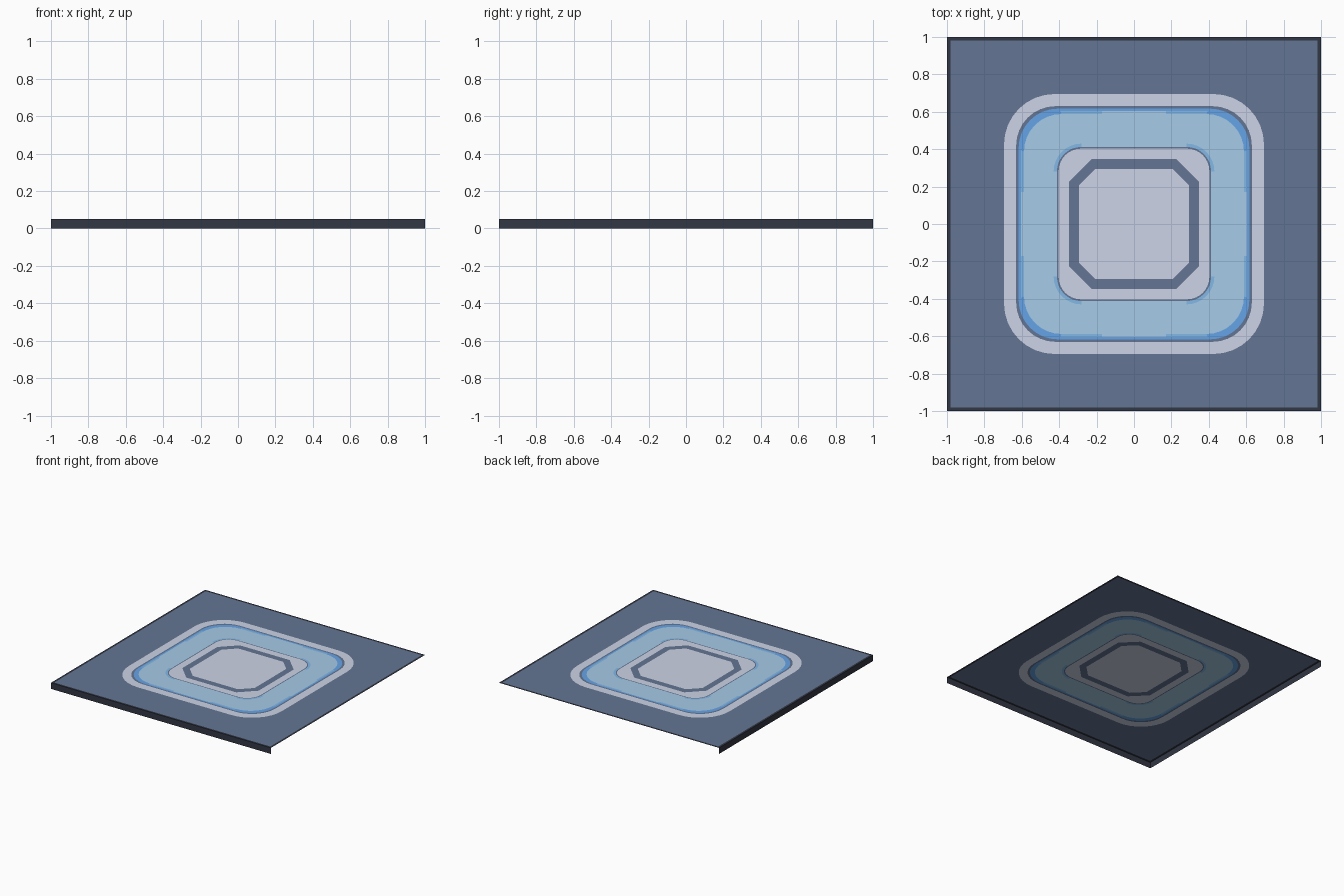
import bpy, bmesh, math

if "Cube" in bpy.data.objects:
    bpy.data.objects.remove(bpy.data.objects["Cube"])

T = 0.05      # tile thickness
SEG = 8       # segments per corner
SPLIT = 0.17  # where the straight runs are divided


def lin(c):
    c /= 255
    return c / 12.92 if c <= 0.04045 else ((c + 0.055) / 1.055) ** 2.4


def material(name, rgb):
    m = bpy.data.materials.new(name)
    m.diffuse_color = (*[lin(c) for c in rgb], 1)
    m.use_nodes = True
    m.node_tree.nodes["Principled BSDF"].inputs["Base Color"].default_value = m.diffuse_color
    return m


DARK, SLATE, GREY, PALE, MID, SOFT = range(6)
mats = [material("dark_edge", (50, 55, 68)),
        material("slate", (99, 118, 147)),
        material("pale_grey", (206, 213, 233)),
        material("pale_blue", (166, 203, 231)),
        material("mid_blue", (101, 164, 231)),
        material("soft_blue", (133, 187, 234))]

# nested squares, outside in: half size, corner size, chamfered corner?,
# colour of the band just inside (corner, straight ends, straight middle)
RINGS = [
    (1.0, 0.0, False, (DARK, DARK, DARK)),
    (0.982, 0.0, False, (SLATE, SLATE, SLATE)),
    (0.695, 0.27, False, (GREY, GREY, GREY)),
    (0.630, 0.21, False, (SLATE, SLATE, SLATE)),
    (0.617, 0.21, False, (MID, MID, MID)),
    (0.604, 0.21, False, (MID, SOFT, PALE)),
    (0.588, 0.20, False, (PALE, PALE, PALE)),
    (0.430, 0.15, False, (SOFT, PALE, PALE)),
    (0.412, 0.13, False, (SLATE, SLATE, SLATE)),
    (0.403, 0.12, False, (GREY, GREY, GREY)),
    (0.347, 0.12, True, (SLATE, SLATE, SLATE)),
    (0.295, 0.09, True, (GREY, GREY, GREY)),
]


def outline(h, r, chamfer):
    """Square with shaped corners; each quarter is a corner plus two split points."""
    pts = []
    for q in range(4):
        c, s = round(math.cos(q * math.pi / 2)), round(math.sin(q * math.pi / 2))
        quarter = []
        for i in range(SEG + 1):
            t = i / SEG
            u, v = (1 - t, t) if chamfer else (math.cos(t * math.pi / 2), math.sin(t * math.pi / 2))
            quarter.append((h - r + r * u, h - r + r * v))
        quarter += [(SPLIT, h), (-SPLIT, h)]
        pts += [(x * c - y * s, x * s + y * c) for x, y in quarter]
    return pts


def build(name, bm):
    me = bpy.data.meshes.new(name)
    bm.to_mesh(me)
    bm.free()
    for m in mats:
        me.materials.append(m)
    bpy.context.collection.objects.link(bpy.data.objects.new(name, me))


# patterned top sheet (the tile is open underneath)
N = 4 * (SEG + 3)
bm = bmesh.new()
loops = [[bm.verts.new((x, y, T)) for x, y in outline(*ring[:3])] for ring in RINGS]
for k in range(len(RINGS) - 1):
    a, b = loops[k], loops[k + 1]
    for i in range(N):
        j = (i + 1) % N
        p = i % (SEG + 3)
        f = bm.faces.new((a[i], a[j], b[j], b[i]))
        f.material_index = RINGS[k][3][0 if p < SEG else 2 if p == SEG + 1 else 1]
bm.faces.new(loops[-1]).material_index = RINGS[-1][3][0]
# square rims have coincident corner points
bmesh.ops.remove_doubles(bm, verts=bm.verts[:], dist=1e-5)
build("patterned_top", bm)

# only the front and left edges have a side wall
for name, p, q in (("front_wall", (-1, -1), (1, -1)), ("left_wall", (-1, 1), (-1, -1))):
    bm = bmesh.new()
    f = bm.faces.new([bm.verts.new(v) for v in ((*p, 0), (*q, 0), (*q, T), (*p, T))])
    f.material_index = DARK
    build(name, bm)
